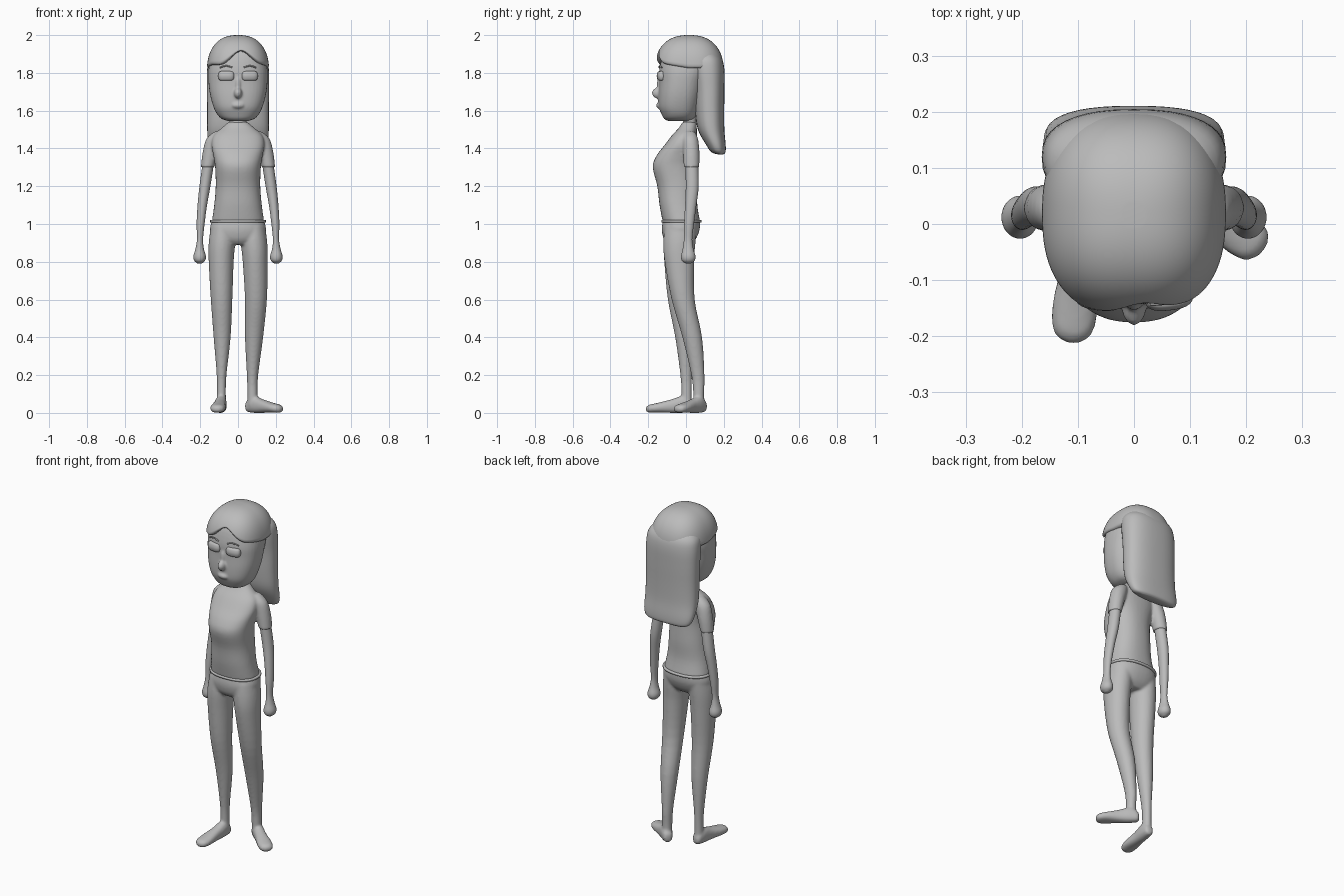
import bpy, bmesh
from math import sin, cos, pi, copysign
from mathutils import Matrix, Vector

if "Cube" in bpy.data.objects:
    bpy.data.objects.remove(bpy.data.objects["Cube"], do_unlink=True)

grey = bpy.data.materials.new("plain grey")
grey.use_nodes = True
grey.diffuse_color = (0.5, 0.5, 0.5, 1)
grey.node_tree.nodes["Principled BSDF"].inputs["Base Color"].default_value = (0.5, 0.5, 0.5, 1)


def finish(name, bm, voxel=0):
    """Turn a bmesh into a smooth object, optionally fusing its pieces."""
    bmesh.ops.recalc_face_normals(bm, faces=bm.faces)
    for f in bm.faces:
        f.smooth = True
    mesh = bpy.data.meshes.new(name)
    bm.to_mesh(mesh)
    bm.free()
    mesh.materials.append(grey)
    ob = bpy.data.objects.new(name, mesh)
    bpy.context.collection.objects.link(ob)
    if voxel:
        fuse = ob.modifiers.new("fuse", 'REMESH')
        fuse.mode = 'VOXEL'
        fuse.voxel_size = voxel
        fuse.use_smooth_shade = True
        soft = ob.modifiers.new("soften", 'SMOOTH')
        soft.factor = 0.5
        soft.iterations = 6
    return ob


def spline(rows, steps):
    """Smooth in-between rows through the given ones."""
    pts = [Vector(r) for r in rows]
    out = []
    for i in range(len(pts) - 1):
        a, b, c, d = pts[max(i - 1, 0)], pts[i], pts[i + 1], pts[min(i + 2, len(pts) - 1)]
        for k in range(steps):
            t = k / steps
            out.append(b + (c - a) * (t / 2) + (a * 2 - b * 5 + c * 4 - d) * (t * t / 2)
                       + (b * 3 - a - c * 3 + d) * (t ** 3 / 2))
    return out + [pts[-1]]


def oval(t, p):
    c, s = cos(t), sin(t)
    return copysign(abs(c) ** (2 / p), c), copysign(abs(s) ** (2 / p), s)


def skin(bm, rings):
    """Bridge rings of vertices and close both ends."""
    n = len(rings[0])
    for lo, hi in zip(rings, rings[1:]):
        for i in range(n):
            j = (i + 1) % n
            bm.faces.new((lo[i], lo[j], hi[j], hi[i]))
    bm.faces.new(rings[0])
    bm.faces.new(rings[-1])


def loft(bm, rows, p=2, n=40, steps=4, mat=Matrix(), side=1):
    """Rows are height, centre x, centre y, half width, half depth."""
    rings = []
    for z, cx, cy, rx, ry in spline(rows, steps):
        ring = []
        for i in range(n):
            u, v = oval(2 * pi * i / n, p)
            ring.append(bm.verts.new(mat @ Vector((side * (cx + rx * u), cy + ry * v, z))))
        rings.append(ring)
    skin(bm, rings)


def ball(bm, centre, size):
    bmesh.ops.create_uvsphere(bm, u_segments=24, v_segments=16, radius=1,
                              matrix=Matrix.Translation(centre) @ Matrix.Diagonal((*size, 1)))


def foot(bm, heel, toe):
    """Flat-soled foot running from heel to toe."""
    heel, toe = Vector((*heel, 0)), Vector((*toe, 0))
    way = (toe - heel).normalized()
    across = Vector((0, 0, 1)).cross(way)
    mat = Matrix((across, (0, 0, 1), way)).transposed().to_4x4()
    mat.translation = heel
    size = (toe - heel).length
    loft(bm, [(0, 0, .03, .012, .015), (.04 * size, 0, .035, .025, .03), (.2 * size, 0, .045, .031, .045),
              (.45 * size, 0, .036, .033, .036), (.75 * size, 0, .027, .041, .026),
              (.93 * size, 0, .022, .034, .021), (size, 0, .02, .012, .01)], 2.3, mat=mat)


# Hips, legs and feet
bm = bmesh.new()
loft(bm, [(1.02, 0, -.024, .138, .098), (.97, 0, -.028, .148, .1),
          (.92, 0, -.033, .13, .085), (.89, 0, -.035, .09, .06)], 2.3)
loft(bm, [(.99, -.078, -.028, .065, .085), (.9, -.085, -.035, .07, .085), (.8, -.089, -.037, .066, .078),
          (.6, -.087, -.033, .057, .063), (.4, -.084, -.01, .045, .047), (.2, -.087, .001, .026, .031),
          (.1, -.088, .003, .024, .027), (.04, -.088, .003, .026, .028)])
loft(bm, [(.99, .078, -.028, .065, .085), (.9, .085, -.035, .07, .085), (.8, .091, -.035, .066, .078),
          (.6, .095, -.015, .058, .061), (.4, .085, .033, .048, .052), (.2, .077, .063, .03, .035),
          (.1, .077, .067, .027, .029), (.04, .077, .068, .028, .03)])
foot(bm, (-.085, .035), (-.112, -.212))
foot(bm, (.046, .098), (.23, -.048))
finish("legs", bm, .007)

# Shirt with short sleeves
bm = bmesh.new()
loft(bm, [(1.01, 0, -.024, .139, .099), (1.1, 0, -.04, .126, .1), (1.2, 0, -.046, .118, .106),
          (1.3, 0, -.06, .121, .116), (1.36, 0, -.05, .13, .107), (1.42, 0, -.026, .14, .086),
          (1.47, 0, -.008, .128, .066), (1.51, 0, .01, .085, .047), (1.54, 0, .018, .05, .038)], 2.3)
for side in (-1, 1):
    loft(bm, [(1.49, .1, .022, .025, .025), (1.45, .124, .024, .044, .04), (1.38, .145, .028, .042, .043),
              (1.3, .161, .029, .036, .041)], side=side)
finish("shirt", bm, .007)

# Waistband
bm = bmesh.new()
loft(bm, [(1.008, 0, -.024, .14, .1), (1.009, 0, -.024, .147, .107),
          (1.02, 0, -.024, .147, .107), (1.021, 0, -.024, .14, .1)], 2.3, steps=1)
finish("waistband", bm)

# Bare arms with rounded hands
for side, label in ((-1, "right"), (1, "left")):
    bm = bmesh.new()
    loft(bm, [(1.33, .156, .03, .03, .034), (1.2, .175, .033, .029, .034), (1.1, .189, .025, .025, .03),
              (1, .198, .016, .021, .026), (.92, .201, .011, .016, .022), (.87, .203, .011, .022, .028),
              (.83, .203, .012, .033, .038), (.805, .203, .012, .028, .033), (.79, .203, .012, .01, .012)],
         side=side)
    finish(label + "_arm", bm)

# Neck
bm = bmesh.new()
loft(bm, [(1.48, 0, .015, .055, .04), (1.54, 0, .02, .044, .036), (1.62, 0, .02, .045, .036)])
finish("neck", bm)

# Head with nose and lips
bm = bmesh.new()
loft(bm, [(1.545, 0, -.037, .05, .055), (1.556, 0, -.037, .085, .078), (1.58, 0, -.037, .11, .092),
          (1.62, 0, -.037, .13, .107), (1.68, 0, -.03, .147, .116), (1.75, 0, -.02, .156, .122),
          (1.82, 0, -.008, .156, .133), (1.9, 0, 0, .135, .12), (1.95, 0, 0, .08, .08)], 2.4)
ball(bm, (0, -.145, 1.693), (.022, .036, .03))
ball(bm, (0, -.135, 1.735), (.016, .02, .05))
ball(bm, (0, -.14, 1.628), (.034, .018, .017))
finish("head", bm, .006)

# Eyes and brows
for side, label in ((-1, "right"), (1, "left")):
    bm = bmesh.new()
    mat = Matrix.Translation((side * .062, -.131, 1.784)) @ Matrix.Rotation(side * .12, 4, 'Z')
    loft(bm, [(-.025, 0, 0, .026, .008), (-.02, 0, 0, .038, .018), (0, 0, 0, .043, .023),
              (.02, 0, 0, .038, .018), (.025, 0, 0, .026, .008)], 2.6, mat=mat)
    finish(label + "_eye", bm)
    curve = bpy.data.curves.new(label + "_brow", 'CURVE')
    curve.dimensions = '3D'
    curve.bevel_depth = .004
    curve.use_fill_caps = True
    line = curve.splines.new('POLY')
    line.points.add(8)
    for i, pt in enumerate(line.points):
        t = i / 8
        pt.co = (side * (.03 + .065 * t), -.142 + .013 * t * t, 1.828 + .009 * sin(pi * t), 1)
    curve.materials.append(grey)
    bpy.context.collection.objects.link(bpy.data.objects.new(label + "_brow", curve))

# Hair cap with a parted fringe
bm = bmesh.new()
count, levels = 96, 24
rings = [[] for _ in range(levels + 2)]
for i in range(count):
    u, v = oval(2 * pi * i / count, 2.5)
    x = .165 * u
    part = min(abs(x - .02) / .13, 1)
    low = 1.918 - .075 * part * part * (3 - 2 * part)
    blend = min(max(-v * 1.6, 0), 1)
    low = 1.825 + (low - 1.825) * blend
    for k in range(-1, levels + 1):
        z = low + (1.9995 - low) * sin(pi / 2 * max(k, 0) / levels)
        r = (1 - max((z - 1.8) / .2, 0) ** 2.4) ** (1 / 2.4)
        r *= .8 if k < 0 else .96 if k == 0 else 1
        rings[k + 1].append(bm.verts.new((x * r, .016 + .184 * v * r, z)))
skin(bm, rings)
finish("hair_cap", bm)

# Long hair down the back
bm = bmesh.new()
loft(bm, [(1.368, 0, .185, .1, .012), (1.38, 0, .172, .14, .037), (1.42, 0, .158, .158, .052),
          (1.5, 0, .133, .163, .07), (1.6, 0, .125, .163, .077), (1.72, 0, .123, .164, .081),
          (1.82, 0, .115, .163, .088), (1.88, 0, .105, .148, .082), (1.93, 0, .09, .09, .05)], 2.4)
finish("long_hair", bm)
